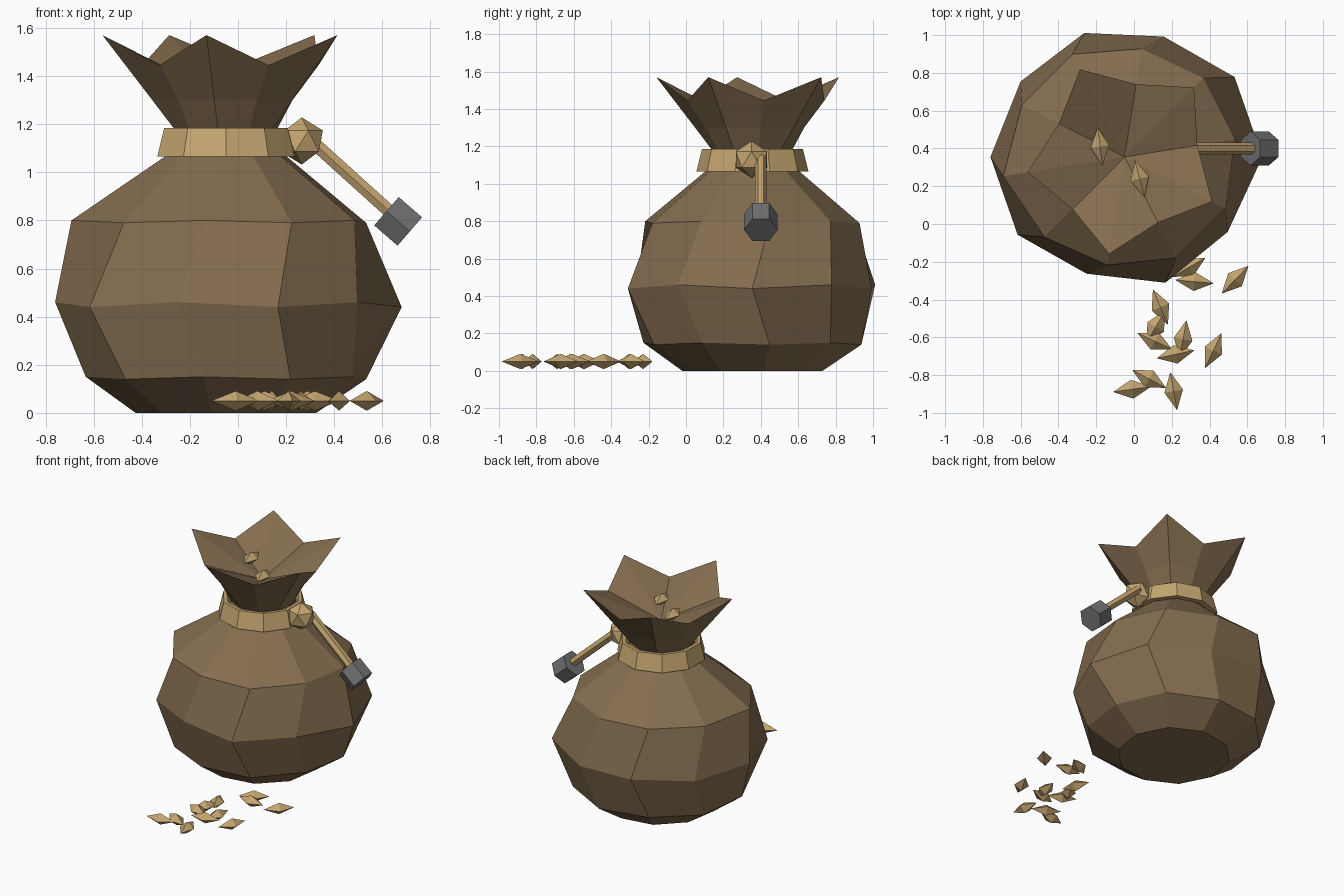
import bpy, bmesh, math
from mathutils import Vector, Matrix

cube = bpy.data.objects.get("Cube")
if cube:
    bpy.data.objects.remove(cube, do_unlink=True)

CX, CY, SIDES = -0.05, 0.355, 10


def material(name, rgb):
    m = bpy.data.materials.new(name)
    m.use_nodes = True
    m.diffuse_color = (*rgb, 1)
    m.node_tree.nodes["Principled BSDF"].inputs["Base Color"].default_value = (*rgb, 1)
    return m


sack_brown = material("sack_brown", (0.235, 0.155, 0.080))
rope_tan = material("rope_tan", (0.560, 0.380, 0.165))
iron_grey = material("iron_grey", (0.165, 0.165, 0.165))


def finish(name, bm, mat, recalc=True):
    if recalc:
        bmesh.ops.recalc_face_normals(bm, faces=bm.faces)
    mesh = bpy.data.meshes.new(name)
    bm.to_mesh(mesh)
    bm.free()
    mesh.materials.append(mat)
    obj = bpy.data.objects.new(name, mesh)
    bpy.context.collection.objects.link(obj)
    return obj


def ring(bm, z, radii, offset):
    """Ten-sided ring round the sack axis; radii and z may alternate in a list."""
    verts = []
    for k in range(SIDES):
        a = math.radians(offset + 360 / SIDES * k)
        r = radii[k % len(radii)]
        verts.append(bm.verts.new((CX + r * math.cos(a), CY + r * math.sin(a), z[k % len(z)])))
    return verts


def bridge(bm, low, high):
    for k in range(SIDES):
        n = (k + 1) % SIDES
        bm.faces.new((low[k], low[n], high[n], high[k]))


# Sack: base, belly, neck, flared star rim and the sunken mouth
belly = [0.73, 0.72, 0.67, 0.69, 0.68, 0.71, 0.70, 0.65, 0.70, 0.675]
shoulder = [0.59, 0.59, 0.58, 0.61, 0.61, 0.65, 0.60, 0.58, 0.60, 0.60]
bm = bmesh.new()
rings = [
    ring(bm, [0], [0.38], 9),
    ring(bm, [0.14, 0.15], [0.59], 9),
    ring(bm, [0.44, 0.46], belly, 0),
    ring(bm, [0.79, 0.80], shoulder, 9),
    ring(bm, [1.07], [0.25], 9),
    ring(bm, [1.17], [0.21], 9),
    ring(bm, [1.30], [0.28, 0.31], 9),
    ring(bm, [1.445, 1.57], [0.39, 0.52], 9),
]
for low, high in zip(rings, rings[1:]):
    bridge(bm, low, high)
bm.faces.new(rings[0][::-1])
centre = bm.verts.new((CX, CY, 1.31))
rim = rings[-1]
for k in range(SIDES):
    bm.faces.new((rim[k], rim[(k + 1) % SIDES], centre))
finish("sack", bm, sack_brown)

# Rope band: hollow ten-sided collar round the neck
bm = bmesh.new()
collar = [ring(bm, [z], [r], 18) for z, r in
          ((1.065, 0.30), (1.185, 0.27), (1.185, 0.245), (1.065, 0.26))]
for k in range(4):
    bridge(bm, collar[k], collar[(k + 1) % 4])
finish("rope_band", bm, rope_tan)

# Knot on the left side of the band
bm = bmesh.new()
bmesh.ops.create_icosphere(bm, subdivisions=1, radius=0.098,
                           matrix=Matrix.Translation((0.265, 0.35, 1.13)))
finish("rope_knot", bm, rope_tan)


def hex_rod(name, start, end, radius, mat):
    start, end = Vector(start), Vector(end)
    axis = (end - start).normalized()
    side = Vector((0, 1, 0))
    frame = Matrix((side, axis.cross(side), axis)).transposed().to_4x4()
    bm = bmesh.new()
    bmesh.ops.create_cone(bm, cap_ends=True, segments=6, radius1=radius, radius2=radius,
                          depth=(end - start).length)
    # Put a corner of the hexagon towards the front
    bmesh.ops.rotate(bm, verts=bm.verts, matrix=Matrix.Rotation(math.radians(30), 3, 'Z'))
    if max(abs(v.co.x) for v in bm.verts) < radius * 0.95:
        bmesh.ops.rotate(bm, verts=bm.verts, matrix=Matrix.Rotation(math.radians(30), 3, 'Z'))
    bm.transform(Matrix.Translation((start + end) / 2) @ frame)
    finish(name, bm, mat)


# Hanging cord end and its iron weight
hex_rod("cord_end", (0.30, 0.40, 1.135), (0.66, 0.40, 0.81), 0.031, rope_tan)
hex_rod("cord_weight", (0.617, 0.40, 0.838), (0.714, 0.40, 0.754), 0.09, iron_grey)

# Grains: stretched octahedra, spilled in front and two in the mouth
spilled = [
    (0.32, -0.305, -5), (0.29, -0.23, 30), (0.535, -0.295, 46), (0.14, -0.44, 113),
    (0.115, -0.545, 60), (0.11, -0.62, -25), (0.26, -0.61, 80), (0.22, -0.69, 12),
    (0.42, -0.67, 65), (0.08, -0.82, -28), (-0.01, -0.875, 8), (0.21, -0.885, 100),
]
grains = [(x, y, 0.05, a) for x, y, a in spilled]
grains += [(-0.18, 0.41, 1.41, 97), (0.03, 0.24, 1.40, 105)]
for i, (x, y, z, angle) in enumerate(grains):
    bm = bmesh.new()
    tips = [bm.verts.new(p) for p in ((0.102, 0, 0), (0, 0.05, 0), (-0.102, 0, 0), (0, -0.05, 0))]
    top, bottom = bm.verts.new((0, 0, 0.041)), bm.verts.new((0, 0, -0.041))
    for k in range(4):
        bm.faces.new((tips[k], tips[(k + 1) % 4], top))
        bm.faces.new((tips[(k + 1) % 4], tips[k], bottom))
    bm.transform(Matrix.Translation((x, y, z)) @ Matrix.Rotation(math.radians(angle), 4, 'Z'))
    finish(f"grain_{i + 1}", bm, rope_tan)
